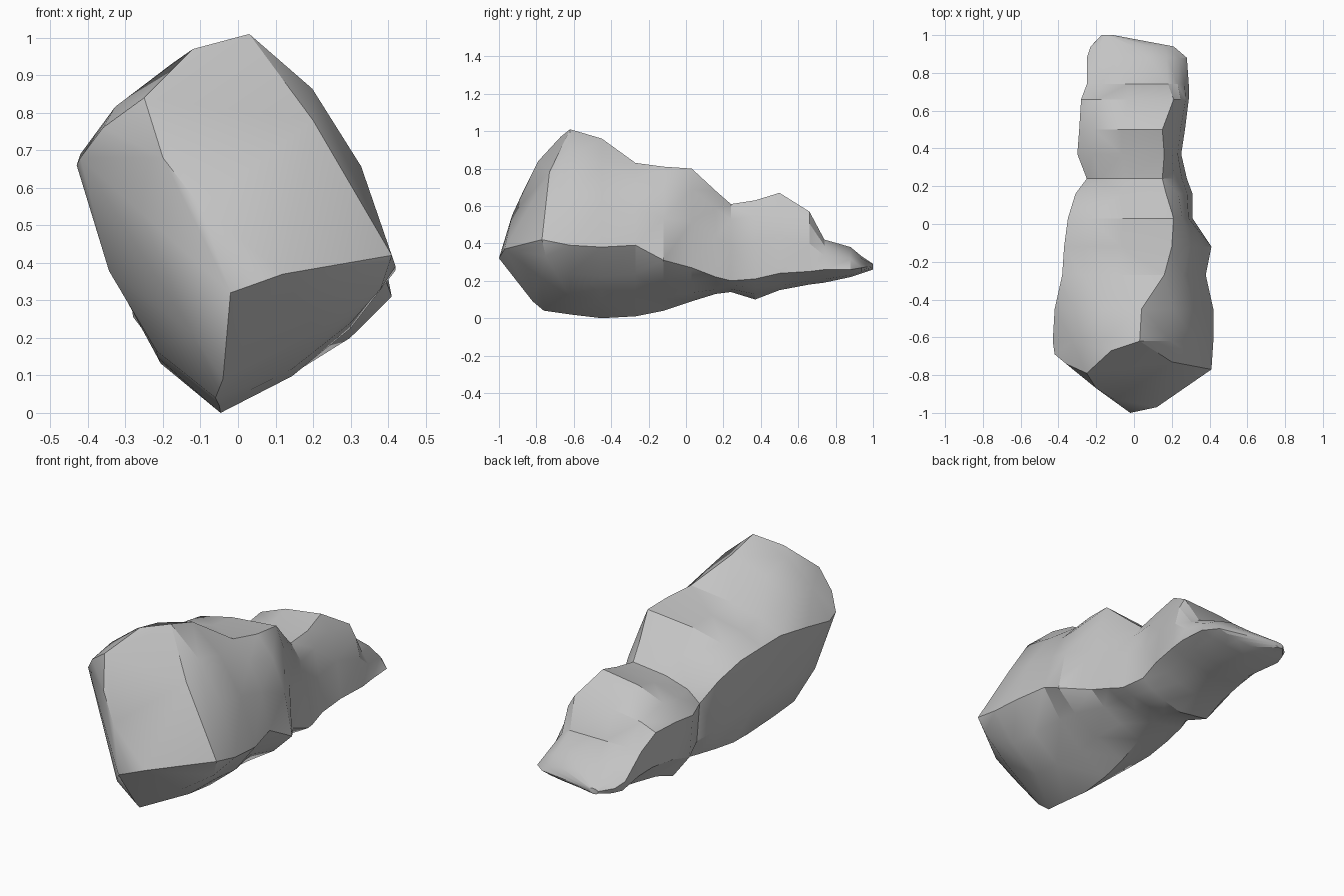
import bpy
import bmesh
from math import radians
from mathutils import Vector

default_cube = bpy.data.objects.get("Cube")
if default_cube:
    bpy.data.objects.remove(default_cube, do_unlink=True)

# One row per slice from the shoulder to the tail:
# y, left ridge x and z, crest x and z, right ridge x and z, underside z
SLICES = [
    (-.62, .42, .39, .03, 1.01, -.43, .66, .02),
    (-.45, .42, .38, .04, .96, -.42, .69, .0),
    (-.27, .38, .39, .16, .83, -.38, .70, .01),
    (-.12, .41, .31, .20, .81, -.37, .69, .04),
    (.03, .31, .27, .21, .80, -.35, .67, .09),
    (.16, .31, .22, .17, .68, -.31, .60, .13),
    (.24, .28, .20, .15, .61, -.25, .49, .14),
    (.37, .25, .21, .16, .63, -.30, .49, .10),
    (.50, .27, .24, .15, .67, -.29, .50, .15),
    (.66, .29, .25, .21, .57, -.28, .50, .18),
    (.74, .29, .26, .18, .42, -.25, .42, .19),
    (.88, .28, .26, .08, .38, -.25, .31, .22),
    (.94, .21, .27, .0, .33, -.23, .29, .24),
    (1.0, -.11, .28, -.14, .29, -.17, .28, .26),
]

# Corners of the blunt, slanted front end
FRONT_CORNERS = [
    (-.02, -1.0, .32), (.12, -.97, .37), (.21, -.88, .43),
    (.41, -.77, .42), (.20, -.73, .78), (-.12, -.67, .97),
    (-.25, -.79, .84), (-.36, -.74, .76), (-.20, -.87, .68),
    (-.10, -.93, .55), (-.42, -.69, .68), (-.28, -.78, .50),
    (-.12, -.87, .21), (-.04, -.82, .09), (-.06, -.76, .04),
    (.21, -.78, .22), (.38, -.75, .33),
]


def blend(y, front, back):
    """Change a value gradually from the big front mass to the tail."""
    t = min(max((y + .5) / .7, 0), 1)
    return front + (back - front) * t


def quarter(start, end, corner, bulge):
    """Start point and two in-between points of one rounded quarter."""
    middle = (start + end) / 2
    control = middle + (corner - middle) * 2 * bulge
    return [start * (1 - t) ** 2 + control * 2 * t * (1 - t) + end * t * t
            for t in (0, 1 / 3, 2 / 3)]


def slice_ring(y, left_x, left_z, crest_x, crest_z, right_x, right_z, under_z):
    left = Vector((left_x, y, left_z))
    crest = Vector((crest_x, y, crest_z))
    right = Vector((right_x, y, right_z))
    under_x = blend(y, -.05, .0) if y < .9 else crest_x
    under = Vector((under_x, y, under_z))

    def corner(side, level):
        return Vector((side.x, y, level.z))

    return (quarter(left, crest, corner(left, crest), blend(y, .22, .3))
            + quarter(crest, right, corner(right, crest), blend(y, .25, .35))
            + quarter(right, under, corner(right, under), blend(y, .24, .6))
            + quarter(under, left, corner(left, under), .17))


# Skin the slices into the long body
bm = bmesh.new()
rings = [[bm.verts.new(p) for p in slice_ring(*row)] for row in SLICES]
for ring, following in zip(rings, rings[1:]):
    count = len(ring)
    for i in range(count):
        j = (i + 1) % count
        bm.faces.new((ring[i], ring[j], following[j], following[i]))
bm.faces.new(rings[-1])
bmesh.ops.triangulate(bm, faces=bm.faces[:], quad_method='SHORT_EDGE')

# Front end: hull from the first slice to the front corners, open at the back
shoulder = set(rings[0])
corners = [bm.verts.new(p) for p in FRONT_CORNERS]
bmesh.ops.convex_hull(bm, input=rings[0] + corners)
inner = [f for f in bm.faces if shoulder.issuperset(f.verts)]
bmesh.ops.delete(bm, geom=inner, context='FACES_ONLY')
loose = [v for v in bm.verts if not v.link_faces]
bmesh.ops.delete(bm, geom=loose, context='VERTS')
bare = [e for e in bm.edges if not e.link_faces]
bmesh.ops.delete(bm, geom=bare, context='EDGES')
bmesh.ops.recalc_face_normals(bm, faces=bm.faces[:])

mesh = bpy.data.meshes.new("boulder")
bm.to_mesh(mesh)
bm.free()
boulder = bpy.data.objects.new("boulder", mesh)
bpy.context.collection.objects.link(boulder)

# Plain grey stone
stone = bpy.data.materials.new("grey_stone")
stone.use_nodes = True
colour = (.55, .55, .55, 1)
stone.diffuse_color = colour
shader = next(n for n in stone.node_tree.nodes if n.type == 'BSDF_PRINCIPLED')
shader.inputs["Base Color"].default_value = colour
shader.inputs["Roughness"].default_value = .9
mesh.materials.append(stone)

# Smooth worn areas, sharp broken edges
bpy.ops.object.select_all(action='DESELECT')
boulder.select_set(True)
bpy.context.view_layer.objects.active = boulder
bpy.ops.object.shade_smooth_by_angle(angle=radians(30))
